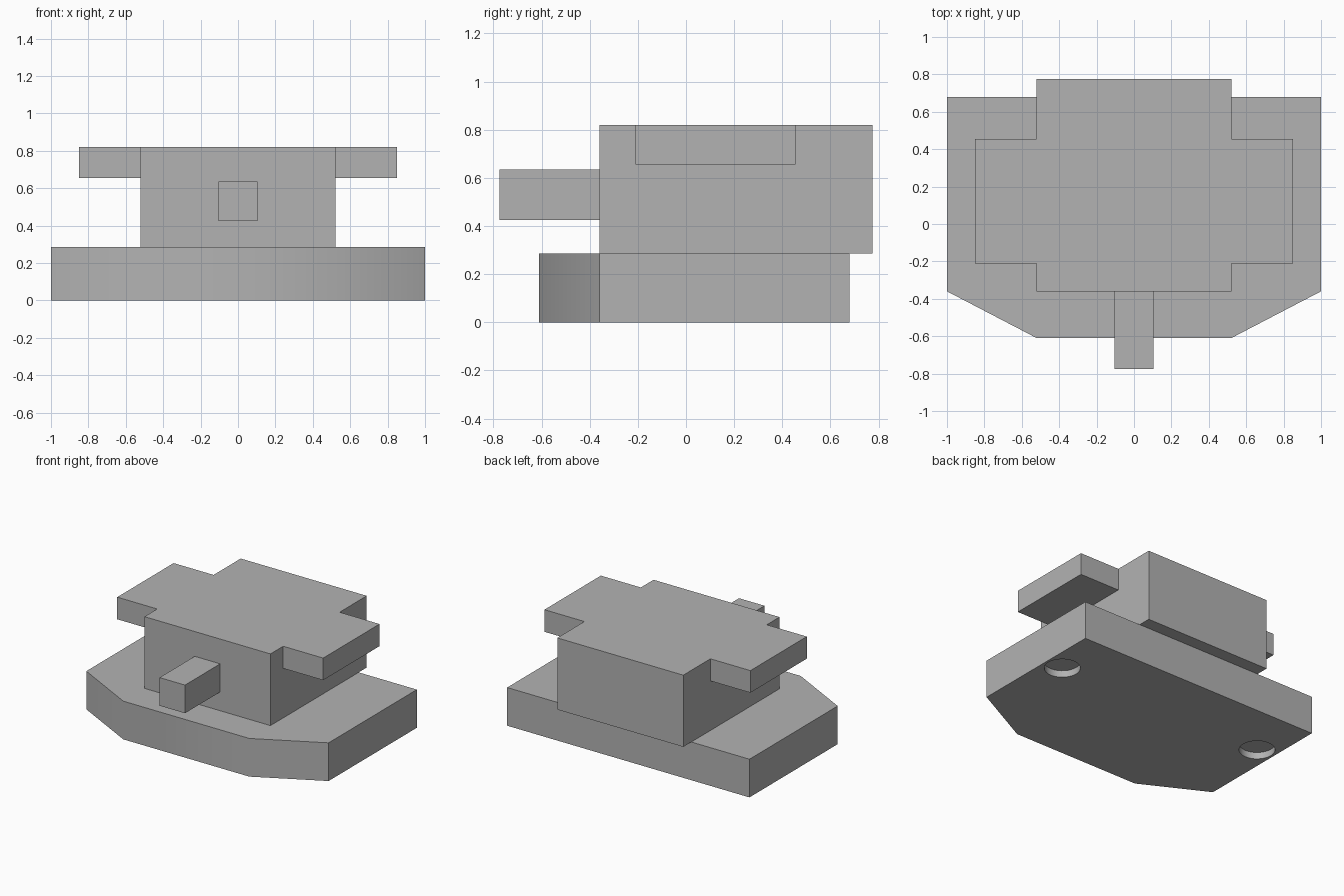
import bpy, bmesh, math

cube = bpy.data.objects.get("Cube")
if cube:
    bpy.data.objects.remove(cube, do_unlink=True)

grey = bpy.data.materials.new("plain_grey")
grey.use_nodes = True
grey.diffuse_color = (0.45, 0.45, 0.45, 1)
grey.node_tree.nodes["Principled BSDF"].inputs["Base Color"].default_value = (0.45, 0.45, 0.45, 1)


def prism(name, outline, z0, z1):
    """Extrude a flat outline from z0 up to z1."""
    bm = bmesh.new()
    face = bm.faces.new([bm.verts.new((x, y, z0)) for x, y in outline])
    result = bmesh.ops.extrude_face_region(bm, geom=[face])
    top = [v for v in result["geom"] if isinstance(v, bmesh.types.BMVert)]
    bmesh.ops.translate(bm, verts=top, vec=(0, 0, z1 - z0))
    bmesh.ops.recalc_face_normals(bm, faces=bm.faces)
    mesh = bpy.data.meshes.new(name)
    bm.to_mesh(mesh)
    bm.free()
    mesh.materials.append(grey)
    obj = bpy.data.objects.new(name, mesh)
    bpy.context.collection.objects.link(obj)
    return obj


def box(name, half_width, y0, y1, z0, z1):
    w = half_width
    return prism(name, [(-w, y0), (w, y0), (w, y1), (-w, y1)], z0, z1)


def combine(target, tool, operation):
    """Apply a boolean, drop the tool and clean up coplanar faces."""
    bpy.ops.object.select_all(action="DESELECT")
    bpy.context.view_layer.objects.active = target
    target.select_set(True)
    mod = target.modifiers.new(operation.lower(), "BOOLEAN")
    mod.operation = operation
    mod.solver = "EXACT"
    mod.object = tool
    bpy.ops.object.modifier_apply(modifier=mod.name)
    bpy.data.objects.remove(tool, do_unlink=True)
    bm = bmesh.new()
    bm.from_mesh(target.data)
    bmesh.ops.dissolve_limit(bm, angle_limit=math.radians(1),
                             verts=bm.verts, edges=bm.edges)
    bm.to_mesh(target.data)
    bm.free()


# Base plate with chamfered front corners
right_half = [(0.52, -0.61), (1, -0.36), (1, 0.68)]
left_half = [(-x, y) for x, y in reversed(right_half)]
base = prism("base_plate", right_half + left_half, 0, 0.285)

# Shallow round sockets under the base
for side in (-1, 1):
    ring = [(side * 0.86 + 0.122 * math.cos(a), 0.27 + 0.122 * math.sin(a))
            for a in (math.tau * i / 48 for i in range(48))]
    cutter = prism("socket_cutter", ring, -0.05, 0.05)
    cutter.hide_render = True
    combine(base, cutter, "DIFFERENCE")

# Upper block with a side wing on each side, flush with its top
body = box("upper_block", 0.52, -0.36, 0.775, 0.285, 0.82)
combine(body, box("side_wings", 0.85, -0.21, 0.455, 0.655, 0.82), "UNION")

# Square peg at the front
peg = box("front_peg", 0.105, -0.775, -0.36, 0.425, 0.635)

bpy.ops.object.select_all(action="DESELECT")
for obj in (base, body, peg):
    obj.select_set(True)
bpy.context.view_layer.objects.active = base
bpy.ops.object.shade_smooth_by_angle(angle=math.radians(30))
